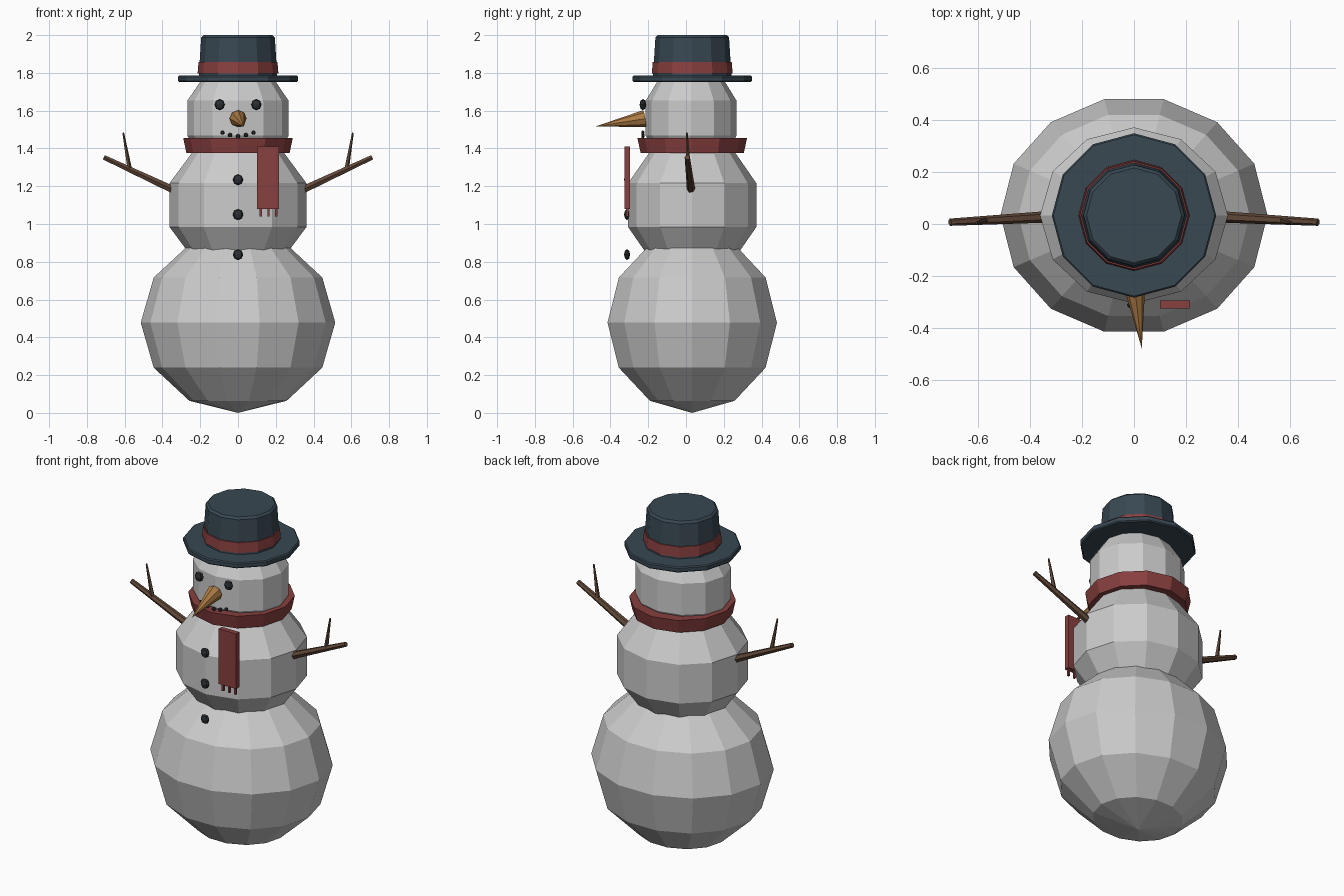
import bpy, bmesh
from math import sin, cos, pi
from mathutils import Vector, Matrix

if "Cube" in bpy.data.objects:
    bpy.data.objects.remove(bpy.data.objects["Cube"])

CY = 0.033  # depth of the snowman's axis


def material(name, rgb):
    m = bpy.data.materials.new(name)
    m.diffuse_color = (*rgb, 1)
    m.use_nodes = True
    m.node_tree.nodes["Principled BSDF"].inputs["Base Color"].default_value = m.diffuse_color
    return m


navy = material("hat_felt", (0.04, 0.065, 0.085))
red = material("red_wool", (0.25, 0.05, 0.05))
coal = material("coal", (0.025, 0.03, 0.035))
orange = material("carrot", (0.42, 0.2, 0.06))
wood = material("wood", (0.12, 0.065, 0.04))


def finish(name, bm, mat):
    bmesh.ops.remove_doubles(bm, verts=bm.verts, dist=1e-5)
    bmesh.ops.recalc_face_normals(bm, faces=bm.faces)
    me = bpy.data.meshes.new(name)
    bm.to_mesh(me)
    bm.free()
    if mat:
        me.materials.append(mat)
    ob = bpy.data.objects.new(name, me)
    bpy.context.collection.objects.link(ob)
    return ob


def lathe(name, profile, sides, matrix, mat=None):
    """Spin (radius, height) points about z; first corner on +x."""
    bm = bmesh.new()
    rings = []
    for r, z in profile:
        if r == 0:
            rings.append([bm.verts.new((0, 0, z))] * sides)
        else:
            rings.append([bm.verts.new((r * cos(2 * pi * i / sides), r * sin(2 * pi * i / sides), z))
                          for i in range(sides)])
    for a, b in zip(rings, rings[1:]):
        for i in range(sides):
            j = (i + 1) % sides
            bm.faces.new(list(dict.fromkeys((a[i], a[j], b[j], b[i]))))
    bm.transform(matrix)
    return finish(name, bm, mat)


def ball(name, centre, radii, sides, rings, mat=None):
    prof = [(0 if k in (0, rings) else sin(pi * k / rings), -cos(pi * k / rings)) for k in range(rings + 1)]
    return lathe(name, prof, sides, Matrix.Translation(centre) @ Matrix.Diagonal((*radii, 1)), mat)


def taper(name, a, b, r1, r2, sides, mat):
    a, b = Vector(a), Vector(b)
    d = b - a
    prof = [(0, 0), (r1, 0), (r2, d.length)] + ([(0, d.length)] if r2 else [])
    return lathe(name, prof, sides, Matrix.Translation(a) @ d.to_track_quat('Z', 'Y').to_matrix().to_4x4(), mat)


def box(name, centre, size, mat):
    bm = bmesh.new()
    bmesh.ops.create_cube(bm, size=1, matrix=Matrix.Translation(centre) @ Matrix.Diagonal((*size, 1)))
    return finish(name, bm, mat)


# Snowballs
ball("lower_snowball", (0, CY, 0.478), (0.515, 0.46, 0.478), 14, 6)
ball("middle_snowball", (0, CY, 1.10), (0.381, 0.357, 0.375), 12, 5)
ball("head_snowball", (0, 0.027, 1.56), (0.282, 0.253, 0.30), 12, 5)

# Hat
axis = Matrix.Translation((0, CY, 0))
lathe("hat_brim", [(0, 1.752), (0.311, 1.752), (0.317, 1.758), (0.317, 1.779), (0.311, 1.785), (0, 1.785)],
      12, axis, navy)
lathe("hat_crown", [(0, 1.78), (0.208, 1.78), (0.195, 1.988), (0.183, 2.0), (0, 2.0)], 12, axis, navy)
lathe("hat_band", [(0, 1.797), (0.214, 1.797), (0.209, 1.857), (0, 1.857)], 12, axis, red)

# Scarf with hanging end and fringe
lathe("scarf_wrap", [(0, 1.375), (0.273, 1.375), (0.29, 1.455), (0, 1.455)], 12, axis, red)
box("scarf_end", (0.158, -0.311, 1.245), (0.116, 0.03, 0.33), red)
for i in range(3):
    box("scarf_fringe", (0.12 + 0.041 * i, -0.311, 1.062), (0.012, 0.012, 0.045), red)

# Face
for s in (-1, 1):
    ball("eye", (0.097 * s, -0.228, 1.632), (0.028, 0.018, 0.03), 8, 4, coal)
for x, z in ((-0.082, 1.484), (-0.042, 1.471), (0, 1.464), (0.042, 1.471), (0.082, 1.484)):
    ball("mouth_coal", (x, -0.228, z), (0.012, 0.01, 0.012), 6, 4, coal)
taper("carrot_nose", (0, -0.22, 1.558), (0.03, -0.48, 1.516), 0.045, 0, 8, orange)

# Buttons
for z in (1.235, 1.05, 0.838):
    ball("button", (0, -0.312, z), (0.028, 0.016, 0.029), 8, 4, coal)

# Stick arms
for s in (-1, 1):
    taper("arm", (0.345 * s, 0.027, 1.182), (0.71 * s, 0.007, 1.353), 0.022, 0.014, 6, wood)
    taper("arm_twig", (0.575 * s, 0.013, 1.295), (0.608 * s, 0.004, 1.483), 0.013, 0.005, 5, wood)
